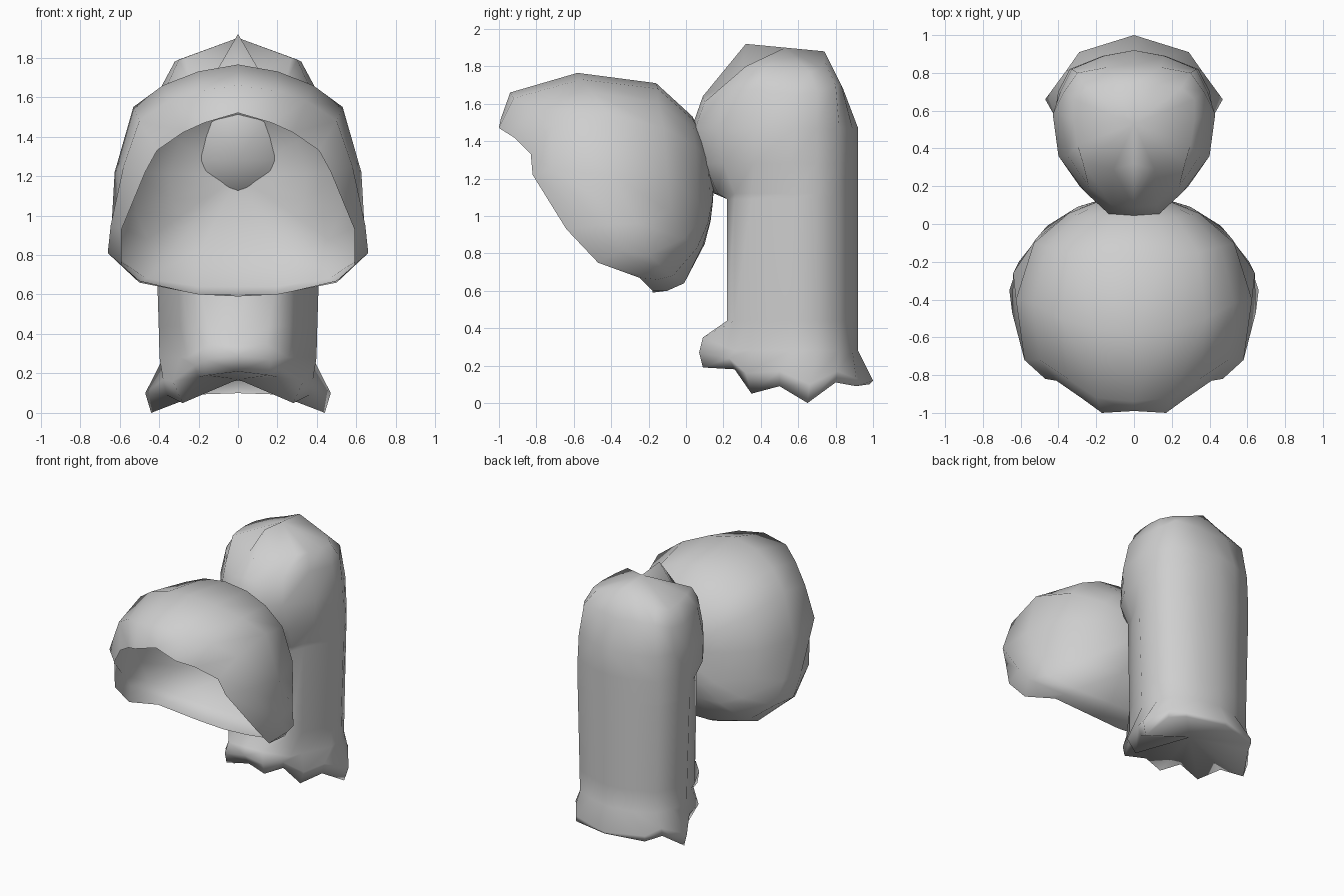
import bpy, bmesh, math

if "Cube" in bpy.data.objects:
    bpy.data.objects.remove(bpy.data.objects["Cube"])

grey = bpy.data.materials.new("pale_grey")
grey.diffuse_color = (0.62, 0.62, 0.62, 1)
grey.use_nodes = True
grey.node_tree.nodes["Principled BSDF"].inputs["Base Color"].default_value = grey.diffuse_color


def loft(name, rings, start=None, end=None):
    """Skin half rings (first and last point on x = 0), cap with poles, mirror."""
    bm = bmesh.new()
    rows = [[bm.verts.new(p) for p in ring] for ring in rings]
    for a, b in zip(rows, rows[1:]):
        for i in range(len(a) - 1):
            bm.faces.new((a[i], a[i + 1], b[i + 1], b[i]))
    for pole, row in ((start, rows[0]), (end, rows[-1])):
        if pole:
            tip = bm.verts.new(pole)
            for i in range(len(row) - 1):
                bm.faces.new((row[i], row[i + 1], tip))
    # complete the other side
    geom = bm.verts[:] + bm.edges[:] + bm.faces[:]
    bmesh.ops.mirror(bm, geom=geom, axis='X', merge_dist=0.001)
    bmesh.ops.remove_doubles(bm, verts=bm.verts[:], dist=0.001)
    bmesh.ops.recalc_face_normals(bm, faces=bm.faces[:])
    mesh = bpy.data.meshes.new(name)
    bm.to_mesh(mesh)
    bm.free()
    mesh.materials.append(grey)
    ob = bpy.data.objects.new(name, mesh)
    bpy.context.collection.objects.link(ob)
    bpy.ops.object.select_all(action='DESELECT')
    ob.select_set(True)
    bpy.context.view_layer.objects.active = ob
    bpy.ops.object.shade_smooth_by_angle(angle=math.radians(85))
    return ob


# Hood: open rim, widening lip, widest ring, then a rounded back
rim = [(0, -.99, 1.52), (.17, -1, 1.47), (.28, -.92, 1.42), (.41, -.83, 1.33),
       (.47, -.82, 1.22), (.59, -.64, .93), (.59, -.47, .75), (.5, -.25, .67),
       (.2, -.18, .6), (0, -.18, .59)]
lip = [(0, -.94, 1.66), (.2, -.92, 1.63), (.35, -.82, 1.58), (.5, -.72, 1.48),
       (.58, -.72, 1.25), (.645, -.47, .95), (.66, -.35, .81), (.5, -.15, .66),
       (.2, -.1, .6), (0, -.1, .6)]
crown = [(0, -.58, 1.765), (.2, -.56, 1.73), (.38, -.5, 1.66), (.53, -.42, 1.55),
         (.625, -.4, 1.22), (.64, -.26, .96), (.61, -.2, .79), (.46, -.07, .68),
         (.2, -.01, .64), (0, -.01, .64)]
nape = [(0, -.16, 1.71), (.18, -.15, 1.68), (.34, -.15, 1.61), (.46, -.12, 1.47),
        (.53, -.1, 1.22), (.52, -.08, 1.02), (.46, -.01, .88), (.33, .06, .83),
        (.18, .09, .84), (0, .1, .85)]
back = (0, .15, 1.2)


def shrink(flat, depth):
    """Nape ring drawn in towards the back of the hood."""
    return [(x * flat, back[1] + (y - back[1]) * depth,
             back[2] + (z - back[2]) * flat) for x, y, z in nape]


loft("hood", [rim, lip, crown, nape, shrink(.65, .37), shrink(.34, .11)], end=back)

# Column cross-section, front to back, with a groove down each side
section = [(0, .22), (.16, .22), (.265, .26), (.3, .35), (.41, .56),
           (.39, .7), (.33, .82), (.16, .89), (0, .92)]


def level(z, front=(), wide=1.0):
    """Column section at a height, with the first points replaced."""
    pts = list(front) + section[len(front):]
    return [(x * wide, y, z) for x, y in pts]


# Ragged hem, straight shaft, overhanging head and crested top
hem = [(0, .13, .21), (.16, .09, .19), (.2, .26, .18), (.28, .35, .05),
       (.36, .5, .09), (.44, .65, 0), (.36, .8, .11), (.29, .91, .09),
       (0, .98, .1)]
flare = [(0, .08, .29), (.16, .07, .27), (.22, .23, .24), (.33, .32, .16),
         (.38, .5, .17), (.47, .66, .1), (.36, .81, .17), (.29, .91, .13),
         (0, 1, .12)]
tuft = [(x, y, .35 if i < 2 else .28) for i, (x, y, z)
        in enumerate(level(0, [(0, .09), (.15, .09)], .97))]
shoulder = [(0, .09, 1.64), (.12, .1, 1.61), (.24, .2, 1.67), (.35, .36, 1.68),
            (.39, .58, 1.65), (.37, .7, 1.66), (.3, .8, 1.7), (.14, .83, 1.7),
            (0, .84, 1.68)]
crest = [(0, .32, 1.92), (.11, .29, 1.73), (.27, .32, 1.8), (.3, .42, 1.79),
         (.32, .55, 1.78), (.32, .66, 1.77), (.25, .72, 1.79), (.12, .74, 1.83),
         (0, .74, 1.88)]
column_rings = [
    hem, flare, tuft,
    level(.44, wide=.98), level(1.09, wide=1.03),
    level(1.12, [(0, .15), (.13, .17)], 1.03),
    level(1.28, [(0, .06), (.17, .1), (.28, .2), (.38, .36)], 1.03),
    level(1.47, [(0, .03), (.13, .05), (.26, .17), (.4, .36), (.43, .58)]),
    shoulder, crest]
loft("column", column_rings, start=(0, .6, .17), end=(0, .53, 1.9))
